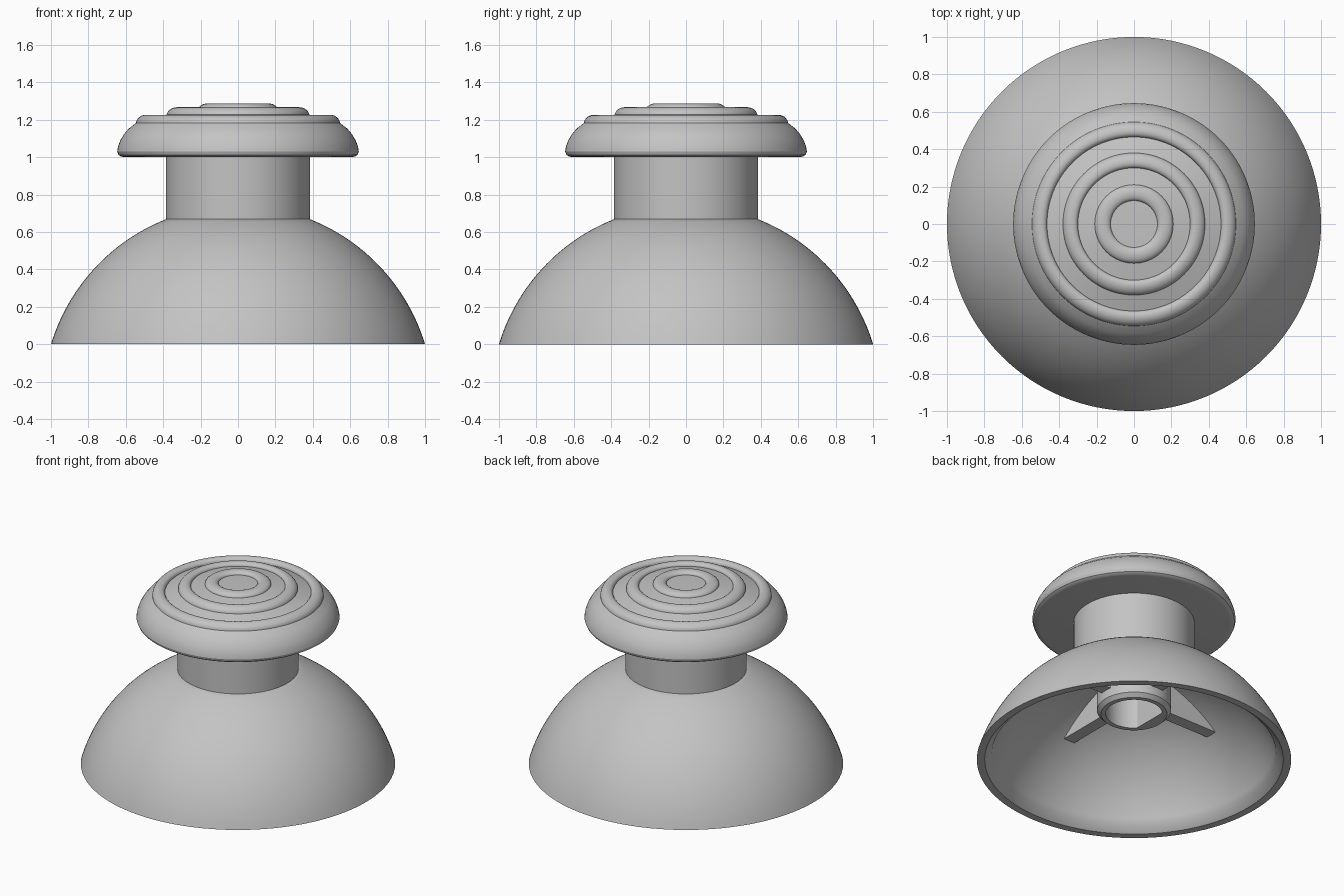
import bpy, bmesh, math
from mathutils import Matrix, Vector

if "Cube" in bpy.data.objects:
    bpy.data.objects.remove(bpy.data.objects["Cube"], do_unlink=True)

GREY = (0.55, 0.55, 0.55, 1)
grey = bpy.data.materials.new("grey_plastic")
grey.use_nodes = True
grey.diffuse_color = GREY
grey.node_tree.nodes["Principled BSDF"].inputs["Base Color"].default_value = GREY

SEGMENTS = 128
CENTRE_Z = -0.3035          # shared centre of the dome spheres


def finish(name, bm):
    bmesh.ops.remove_doubles(bm, verts=bm.verts, dist=1e-5)
    bmesh.ops.recalc_face_normals(bm, faces=bm.faces)
    mesh = bpy.data.meshes.new(name)
    bm.to_mesh(mesh)
    bm.free()
    mesh.materials.append(grey)
    obj = bpy.data.objects.new(name, mesh)
    bpy.context.collection.objects.link(obj)
    bpy.ops.object.select_all(action='DESELECT')
    obj.select_set(True)
    bpy.context.view_layer.objects.active = obj
    bpy.ops.object.shade_smooth_by_angle(angle=math.radians(30))
    return obj


def lathe(profile, closed=False):
    """Spin an (r, z) profile around the z axis."""
    bm = bmesh.new()
    vs = [bm.verts.new((r, 0, z)) for r, z in profile]
    pairs = list(zip(vs, vs[1:])) + ([(vs[-1], vs[0])] if closed else [])
    edges = [bm.edges.new(p) for p in pairs]
    bmesh.ops.spin(bm, geom=vs + edges, cent=(0, 0, 0), axis=(0, 0, 1),
                   angle=math.tau, steps=SEGMENTS, use_duplicate=False)
    bmesh.ops.remove_doubles(bm, verts=bm.verts, dist=1e-5)
    return bm


def sphere_arc(radius, r0, r1, steps):
    """Points on a dome sphere between two distances from the axis."""
    a0, a1 = math.asin(r0 / radius), math.asin(r1 / radius)
    angles = [a0 + (a1 - a0) * i / steps for i in range(steps + 1)]
    return [(radius * math.sin(a), CENTRE_Z + radius * math.cos(a)) for a in angles]


def ridge(r0, z0, r1, z1, height, steps=12):
    """Half-round ridge from an outer to an inner point."""
    pts = []
    for i in range(steps + 1):
        a = math.pi * i / steps
        t = (1 - math.cos(a)) / 2
        pts.append((r0 + (r1 - r0) * t, z0 + (z1 - z0) * t + height * math.sin(a)))
    return pts


# Hollow dome with a bevelled inner lip
outer = sphere_arc(1.045, 1.0, 0.385, 28)
inner = sphere_arc(0.968, 0, 0.905, 28)
finish("dome", lathe([(0.95, 0)] + outer + [(0, outer[-1][1])] + inner, closed=True))

# Neck
finish("neck", lathe([(0, 0.66), (0.385, 0.66), (0.385, 1.01), (0, 1.01)]))

# Mushroom cap with three concentric grip ridges
rim = [(0, 1.0), (0.605, 1.0), (0.625, 1.003), (0.639, 1.012), (0.646, 1.03),
       (0.642, 1.055), (0.63, 1.088), (0.61, 1.122), (0.585, 1.152), (0.545, 1.183)]
grips = (ridge(0.545, 1.183, 0.465, 1.2, 0.033)
         + ridge(0.38, 1.228, 0.30, 1.245, 0.029)
         + ridge(0.21, 1.26, 0.125, 1.265, 0.024))
finish("cap", lathe(rim + grips + [(0, 1.267)]))

# Socket tube under the dome, with one flat side in the bore
HOLE, FLAT = 0.18, -0.13
bm = lathe([(0, 0.62), (HOLE, 0.62), (HOLE, 0.335), (0.21, 0.335),
            (0.235, 0.36), (0.235, 0.65), (0, 0.65)])
for v in bm.verts:
    if v.co.xy.length < HOLE + 0.005:
        v.co.x = max(v.co.x, FLAT)
finish("socket_tube", bm)

# Four ribs joining the tube to the dome
rib_profile = [(0.2, 0.42)] + sphere_arc(1.0, 0.69, 0.2, 12)
THICK = 0.085
bm = bmesh.new()
for k in range(4):
    turn = Matrix.Rotation(k * math.pi / 2, 3, 'Z')
    face = bm.faces.new([bm.verts.new(turn @ Vector((r, -THICK / 2, z))) for r, z in rib_profile])
    grown = bmesh.ops.extrude_face_region(bm, geom=[face], use_keep_orig=True)["geom"]
    bmesh.ops.translate(bm, vec=turn @ Vector((0, THICK, 0)),
                        verts=[g for g in grown if isinstance(g, bmesh.types.BMVert)])
finish("ribs", bm)
